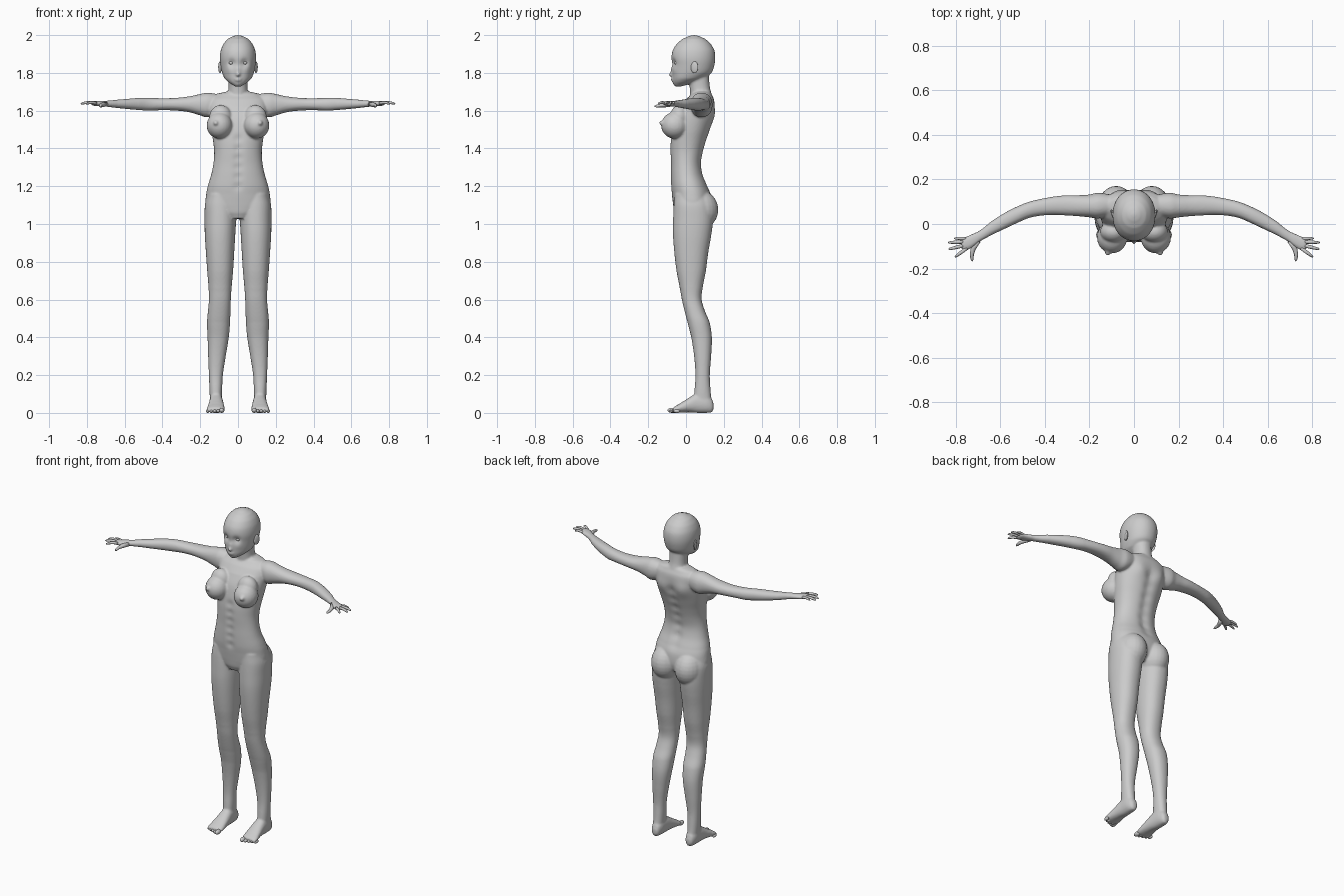
import bpy, bmesh, math
from mathutils import Vector, Matrix

AX = {'x': (0, 1, 2), 'y': (1, 0, 2), 'z': (2, 0, 1)}


def skin(bm, rings):
    """Bridge a list of closed rings and cap both ends."""
    vs = [[bm.verts.new(p) for p in r] for r in rings]
    n = len(vs[0])
    for a, b in zip(vs, vs[1:]):
        for i in range(n):
            bm.faces.new((a[i], a[(i + 1) % n], b[(i + 1) % n], b[i]))
    bm.faces.new(vs[0])
    bm.faces.new(vs[-1])
    return [v for r in vs for v in r]


def spline(rows, steps):
    """Catmull-Rom resampling of the section table."""
    out = []
    for i in range(len(rows) - 1):
        a, b, c, d = (rows[max(i - 1, 0)], rows[i], rows[i + 1], rows[min(i + 2, len(rows) - 1)])
        for s in range(steps):
            t = s / steps
            out.append([q + .5 * t * (r - p + t * (2 * p - 5 * q + 4 * r - w + t * (3 * (q - r) + w - p)))
                        for p, q, r, w in zip(a, b, c, d)])
            out[-1][0] = b[0] + (c[0] - b[0]) * t
    return out + [list(rows[-1])]


def loft(bm, axis, rows, seg=40, power=2.2, steps=5, side=1):
    """Sections are (position, low u, high u, low v, high v)."""
    k, ui, vi = AX[axis]
    rings = []
    for t, u0, u1, v0, v1 in spline(rows, steps):
        ring = []
        for i in range(seg):
            a = 2 * math.pi * i / seg
            c, s = math.cos(a), math.sin(a)
            p = [0, 0, 0]
            p[k] = t
            p[ui] = (u0 + u1) / 2 + (u1 - u0) / 2 * math.copysign(abs(c) ** (2 / power), c)
            p[vi] = (v0 + v1) / 2 + (v1 - v0) / 2 * math.copysign(abs(s) ** (2 / power), s)
            p[0] *= side
            ring.append(p)
        rings.append(ring)
    return skin(bm, rings)


def blob(bm, c, r, side=1, rot=0):
    m = (Matrix.Translation((c[0] * side, c[1], c[2])) @ Matrix.Rotation(rot * side, 4, 'Z')
         @ Matrix.Diagonal((*r, 1)))
    bmesh.ops.create_uvsphere(bm, u_segments=24, v_segments=14, radius=1, matrix=m)


def tube(bm, pts, radii, side=1, seg=12):
    P = [Vector((p[0] * side, p[1], p[2])) for p in pts]
    rings = []
    for i, p in enumerate(P):
        q = (P[min(i + 1, len(P) - 1)] - P[max(i - 1, 0)]).to_track_quat('Z', 'Y')
        rings.append([p + q @ Vector((radii[i] * math.cos(6.28319 * j / seg),
                                      radii[i] * math.sin(6.28319 * j / seg), 0)) for j in range(seg)])
    skin(bm, rings)


def push(verts, points):
    """Soft sculpt: (x, y, z, radius, y shift), mirrored in x."""
    for v in verts:
        co = v.co.copy()
        for x, y, z, r, d in points:
            dist = (Vector((abs(co.x), co.y, co.z)) - Vector((x, y, z))).length
            v.co.y += d * math.exp(-(dist / r) ** 2)


def finish(bm, name):
    bmesh.ops.recalc_face_normals(bm, faces=bm.faces)
    for f in bm.faces:
        f.smooth = True
    me = bpy.data.meshes.new(name)
    bm.to_mesh(me)
    bm.free()
    ob = bpy.data.objects.new(name, me)
    bpy.context.collection.objects.link(ob)
    return ob


body = bmesh.new()

# torso with spine groove, shoulder blades and midline
torso = loft(body, 'z', [(z, -w, w, f, b) for z, w, f, b in [
    (1.03, .08, -.05, .10), (1.06, .13, -.062, .125), (1.10, .17, -.068, .135),
    (1.16, .168, -.075, .13), (1.20, .16, -.08, .115), (1.26, .142, -.082, .092),
    (1.32, .13, -.082, .083), (1.38, .126, -.084, .093), (1.44, .132, -.083, .11),
    (1.50, .142, -.075, .13), (1.56, .15, -.06, .145), (1.62, .155, -.03, .15),
    (1.66, .15, 0, .148), (1.69, .11, .03, .135), (1.70, .07, .04, .13)]], seg=72)
push(torso, [(0, .09 + .05 * max(0, (z - 1.3) / .3), z, .03, -.012) for z in (1.2, 1.26, 1.32, 1.38, 1.44, 1.5, 1.56)]
     + [(0, -.083, z, .022, .008) for z in (1.2, 1.25, 1.3, 1.35, 1.4, 1.45)]
     + [(.075, .14, 1.58, .05, .012)])

# neck
loft(body, 'z', [(1.62, -.07, .07, .02, .145), (1.68, -.056, .056, .022, .138),
                 (1.72, -.05, .05, .02, .127), (1.77, -.05, .05, .015, .122), (1.82, -.05, .05, .02, .12)])

# head with eye sockets, nose bridge and cheeks
head = loft(body, 'z', [(z, -w, w, f, b) for z, w, f, b in [
    (1.728, .016, -.056, -.025), (1.735, .027, -.063, 0), (1.75, .05, -.069, .045),
    (1.77, .071, -.072, .095), (1.80, .084, -.073, .135), (1.84, .092, -.073, .15),
    (1.88, .096, -.077, .155), (1.92, .091, -.07, .15), (1.955, .076, -.048, .13),
    (1.98, .054, -.018, .102), (1.995, .026, .015, .07), (2.0, .006, .035, .05)]], seg=72, power=2.1, steps=7)
push(head, [(.034, -.067, 1.853, .02, .013), (0, -.073, 1.82, .013, -.007), (0, -.073, 1.80, .013, -.008),
            (.05, -.06, 1.815, .022, -.004), (0, -.07, 1.742, .014, -.003)])
blob(body, (0, -.078, 1.79), (.012, .013, .01))
for z in (1.769, 1.761):
    blob(body, (0, -.071, z), (.019, .009, .005))

for s in (1, -1):
    # chest and seat
    blob(body, (.098, -.06, 1.522), (.068, .072, .07), s)
    blob(body, (.092, -.035, 1.565), (.06, .05, .065), s)
    blob(body, (.117, -.124, 1.535), (.014, .018, .014), s)
    blob(body, (.08, .07, 1.075), (.085, .101, .105), s)
    # arm and palm
    loft(body, 'x', [
        (.09, .04, .13, 1.59, 1.685), (.16, .025, .14, 1.565, 1.695), (.20, .03, .132, 1.575, 1.688),
        (.25, .035, .129, 1.59, 1.677), (.30, .038, .129, 1.598, 1.67), (.36, .041, .123, 1.602, 1.666),
        (.42, .037, .112, 1.602, 1.666), (.47, .027, .1, 1.6, 1.668), (.52, .006, .08, 1.603, 1.668),
        (.58, -.022, .05, 1.608, 1.663), (.64, -.05, .012, 1.614, 1.658), (.69, -.078, -.027, 1.62, 1.653),
        (.72, -.102, -.042, 1.622, 1.652), (.745, -.116, -.053, 1.624, 1.651), (.765, -.118, -.06, 1.626, 1.65),
        (.775, -.11, -.068, 1.63, 1.646)], side=s)
    # leg
    loft(body, 'z', [
        (1.16, .02, .16, -.06, .11), (1.10, .01, .175, -.065, .135), (1.03, .01, .177, -.068, .143),
        (.95, .014, .176, -.069, .135), (.85, .02, .17, -.062, .118), (.75, .026, .163, -.05, .105),
        (.66, .034, .156, -.033, .088), (.60, .038, .154, -.022, .083), (.54, .04, .159, -.008, .1),
        (.48, .042, .164, .008, .125), (.40, .049, .161, .028, .137), (.30, .065, .158, .043, .133),
        (.20, .08, .154, .05, .126), (.12, .084, .151, .045, .13), (.05, .086, .148, .04, .136)], side=s)
    # foot
    loft(body, 'y', [
        (.146, .102, .128, .018, .05), (.137, .092, .14, .003, .075), (.11, .084, .149, 0, .1),
        (.06, .08, .151, 0, .105), (.02, .076, .155, .003, .083), (-.02, .072, .161, .002, .058),
        (-.05, .071, .166, 0, .04), (-.07, .075, .163, .002, .028)], side=s)

figure = finish(body, "body")
rm = figure.modifiers.new("blend", 'REMESH')
rm.mode = 'VOXEL'
rm.voxel_size = .006
rm.use_smooth_shade = True
sm = figure.modifiers.new("relax", 'SMOOTH')
sm.factor = .5
sm.iterations = 4

# fingers and thumb
bm = bmesh.new()
FINGERS = [((.75, -.066), (.807, -.064), .007), ((.76, -.08), (.833, -.083), .008),
           ((.76, -.096), (.832, -.113), .008), ((.75, -.109), (.803, -.148), .008)]
for s in (1, -1):
    for (x0, y0), (x1, y1), r in FINGERS:
        tube(bm, [(x0 + (x1 - x0) * t, y0 + (y1 - y0) * t, 1.639 + .006 * math.sin(t * 3) - .004 * t)
                  for t in (0, .3, .55, .8, .95, 1)],
             [r, r, r * .95, r * .8, r * .55, r * .2], s)
    tube(bm, [(.70, -.075, 1.635), (.72, -.108, 1.63), (.727, -.135, 1.627), (.726, -.158, 1.624), (.725, -.167, 1.623)],
         [.013, .012, .009, .007, .002], s)
finish(bm, "fingers")

# toes
bm = bmesh.new()
for s in (1, -1):
    for i in range(5):
        r = .0135 if i == 0 else .0095
        blob(bm, (.086 + .0185 * i, -.073 + .006 * i, r), (r, .025 - .002 * i, r), s)
finish(bm, "toes")

# ears
bm = bmesh.new()
for s in (1, -1):
    blob(bm, (.095, .045, 1.83), (.007, .021, .031), s, -.35)
finish(bm, "ears")

# eyes
bm = bmesh.new()
for s in (1, -1):
    blob(bm, (.034, -.047, 1.853), (.016, .014, .011), s)
finish(bm, "eyes")
